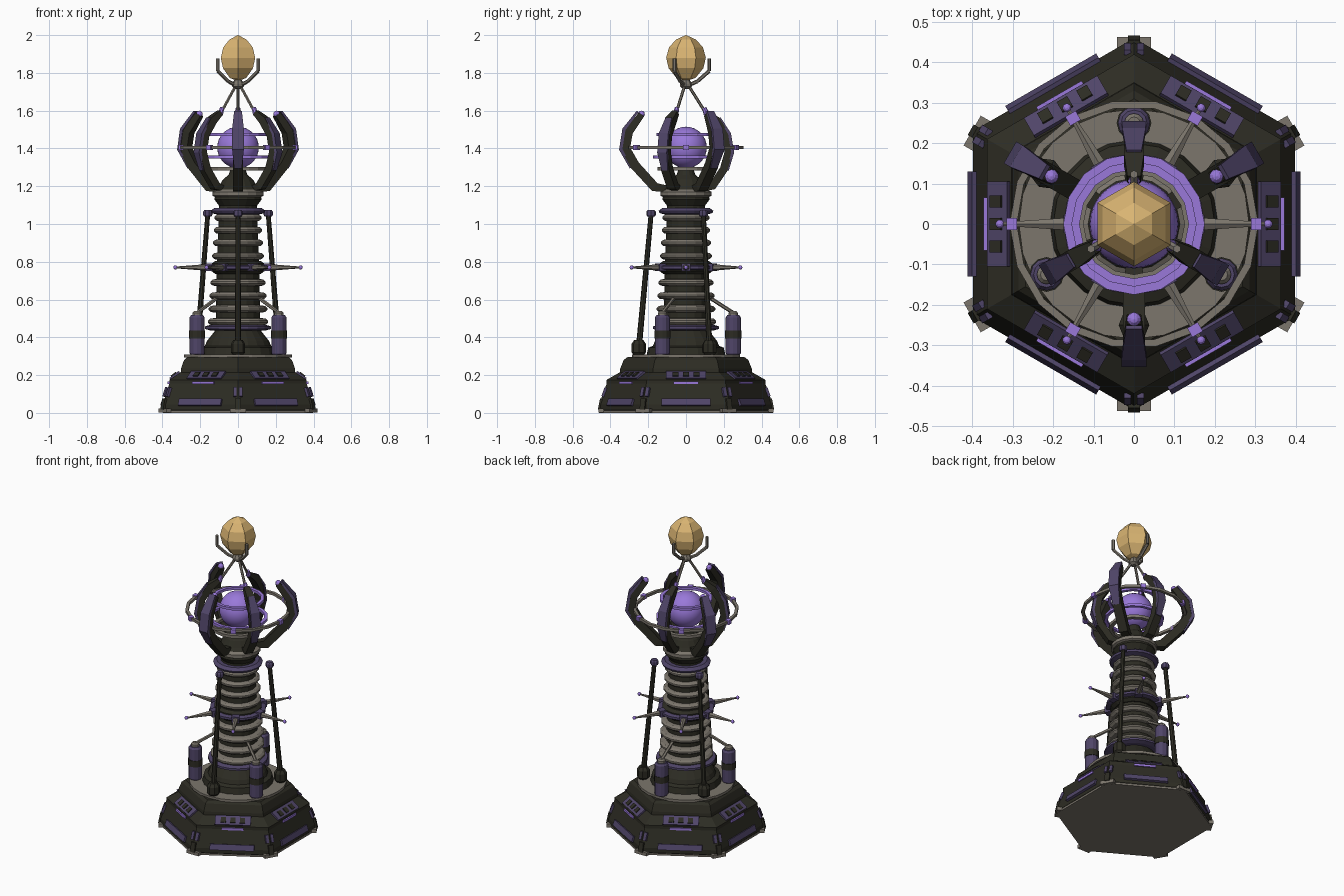
import bpy, bmesh
from math import radians, sin, cos, pi
from mathutils import Vector, Matrix

old = bpy.data.objects.get("Cube")
if old:
    bpy.data.objects.remove(old)


def material(name, rgb):
    m = bpy.data.materials.new(name)
    m.use_nodes = True
    m.diffuse_color = (*rgb, 1)
    m.node_tree.nodes["Principled BSDF"].inputs["Base Color"].default_value = (*rgb, 1)
    return m


DARK = material("dark iron", (0.026, 0.025, 0.017))
GREY = material("warm grey", (0.2, 0.18, 0.15))
PLUM = material("dusky purple", (0.08, 0.06, 0.14))
VIOLET = material("bright violet", (0.32, 0.19, 0.7))
GOLD = material("gold", (0.7, 0.46, 0.17))


def finish(name, bm, *mats, smooth=False):
    bmesh.ops.recalc_face_normals(bm, faces=bm.faces)
    me = bpy.data.meshes.new(name)
    bm.to_mesh(me)
    bm.free()
    for m in mats:
        me.materials.append(m)
    for p in me.polygons:
        p.use_smooth = smooth
    ob = bpy.data.objects.new(name, me)
    bpy.context.collection.objects.link(ob)
    return ob


def polar(deg, r, z):
    a = radians(deg)
    return Vector((r * cos(a), r * sin(a), z))


def lathe(name, profile, segs, mat, turn=0, center=(0, 0, 0), closed=False):
    """Revolve (radius, height) points; open ends are capped."""
    bm = bmesh.new()
    c = Vector(center)
    rings = [[bm.verts.new(c + polar(turn + 360 * i / segs, max(r, 0.0005), z))
              for i in range(segs)] for r, z in profile]
    pairs = list(zip(rings, rings[1:]))
    if closed:
        pairs.append((rings[-1], rings[0]))
    for a, b in pairs:
        for i in range(segs):
            j = (i + 1) % segs
            bm.faces.new((a[i], a[j], b[j], b[i]))
    if not closed:
        bm.faces.new(rings[0])
        bm.faces.new(rings[-1])
    return finish(name, bm, mat)


def hoop(name, r, z, w, h, mat, segs=16):
    prof = [(r - w, z - h), (r, z - h), (r, z + h), (r - w, z + h)]
    return lathe(name, prof, segs, mat, closed=True)


def rod(name, p, q, r1, r2, mat, segs=8):
    d = q - p
    bm = bmesh.new()
    bmesh.ops.create_cone(bm, cap_ends=True, segments=segs, radius1=r1, radius2=r2, depth=d.length)
    bm.transform(Matrix.Translation((p + q) / 2) @ d.to_track_quat('Z', 'Y').to_matrix().to_4x4())
    return finish(name, bm, mat)


def ball(name, loc, r, mat, u=10, v=6, smooth=False):
    bm = bmesh.new()
    bmesh.ops.create_uvsphere(bm, u_segments=u, v_segments=v, radius=r)
    bm.transform(Matrix.Translation(loc))
    return finish(name, bm, mat, smooth=smooth)


def box(name, deg, r, z, size, mat, tilt=0, side=0):
    """Box with x outward, y sideways, leaning by tilt."""
    bm = bmesh.new()
    bmesh.ops.create_cube(bm, size=1)
    bm.transform(Matrix.Rotation(radians(deg), 4, 'Z') @ Matrix.Translation((r, side, z))
                 @ Matrix.Rotation(tilt, 4, 'Y') @ Matrix.Diagonal((*size, 1)))
    return finish(name, bm, mat)


def claw(name, deg, path, thick, width, mat, shift=0):
    """Sweep a flat bar along a (radius, height) path, tapering to its ends."""
    bm = bmesh.new()
    pts = [Vector(p) for p in path]
    rows = []
    for i, p in enumerate(pts):
        t = (pts[min(i + 1, len(pts) - 1)] - pts[max(i - 1, 0)]).normalized()
        n = Vector((t.y, -t.x))
        k = 0.65 if i in (0, len(pts) - 1) else 1
        rows.append([bm.verts.new((q.x, s * width * k, q.y)) for q, s in
                     [(p + n * (shift + o * thick * k), s) for o, s in
                      ((-.5, -1), (.5, -1), (.5, 1), (-.5, 1))]])
    for a, b in zip(rows, rows[1:]):
        for i in range(4):
            bm.faces.new((a[i], a[(i + 1) % 4], b[(i + 1) % 4], b[i]))
    bm.faces.new(rows[0])
    bm.faces.new(rows[-1])
    bm.transform(Matrix.Rotation(radians(deg), 4, 'Z'))
    return finish(name, bm, mat)


# Hexagonal plinth
lathe("foot_plate", [(.46, 0), (.46, .012)], 6, GREY, 30)
lathe("plinth", [(.45, .004), (.46, .015), (.46, .045), (.42, .155), (.42, .175), (.35, .215),
                 (.348, .235), (.33, .28), (.31, .295)], 6, DARK, 30)
hoop("plinth_collar", .285, .3, .11, .008, GREY, 24)
for k in range(6):
    a = 60 * k
    box("lower_panel", a, .398, .055, (.018, .26, .036), PLUM, -.33)
    box("glow_strip", a, .366, .16, (.012, .13, .014), VIOLET)
    box("vent_panel", a, .334, .197, (.016, .21, .062), PLUM, -.93)
    for s in (-.056, 0, .056):
        box("vent_slot", a, .34, .202, (.012, .03, .034), DARK, -.93, s)
    c = a + 30
    box("corner_foot", c, .445, .012, (.035, .085, .022), GREY)
    for s in (-1, 1):
        box("corner_bracket", c, .433, .11, (.014, .018, .05), PLUM, -.35, s * .016)
    box("corner_fin", c, .45, .045, (.022, .03, .06), DARK, -.2)

# Column with stacked rings
lathe("column_skirt", [(.21, .3), (.2, .345), (.175, .355), (.165, .38), (.125, .43), (.12, .45)], 20, DARK)
lathe("skirt_disc", [(.15, .437), (.175, .445), (.175, .458), (.15, .465)], 20, PLUM)
lathe("column_core", [(.118, .44), (.113, .77), (.1, 1.1)], 16, DARK)
for z in (.483, .55, .62, .69, .83, .9, .967, 1.033):
    r = .16 - (z - .48) * .065
    lathe("column_ring", [(r - .04, z - .02), (r - .012, z - .016), (r, z - .005), (r, z + .005),
                          (r - .012, z + .016), (r - .04, z + .02)], 16, GREY)
lathe("hub_core", [(.12, .735), (.14, .75), (.14, .79), (.12, .805)], 16, DARK)
lathe("hub_band", [(.14, .757), (.165, .763), (.165, .777), (.14, .783)], 16, PLUM)

# Radial spikes on the hub
for k in range(6):
    a = 60 * k
    box("spike_socket", a, .155, .77, (.04, .045, .04), PLUM)
    rod("spike", polar(a, .15, .77), polar(a, .325, .77), .019, .005, GREY, 6)
    ball("spike_tip", polar(a, .332, .77), .011, VIOLET)

# Neck and cradle
lathe("neck_disc", [(.11, 1.05), (.14, 1.058), (.145, 1.07), (.125, 1.085)], 20, PLUM)
lathe("neck_bowl", [(.09, 1.07), (.095, 1.09), (.125, 1.13), (.12, 1.155)], 16, DARK)
lathe("neck_ring", [(.115, 1.14), (.135, 1.15), (.135, 1.17), (.115, 1.182)], 16, GREY)
lathe("cradle_dome", [(.12, 1.175), (.1, 1.2), (.08, 1.235), (.05, 1.26), (.035, 1.3)], 16, DARK)

# Energy orb and its hoops
ball("orb", Vector((0, 0, 1.405)), .11, VIOLET, 32, 16, True)
hoop("upper_hoop", .155, 1.475, .02, .008, VIOLET)
hoop("lower_hoop", .175, 1.355, .02, .008, VIOLET)
hoop("base_hoop", .15, 1.293, .025, .009, GREY)
hoop("orbit_hoop", .308, 1.405, .018, .008, GREY, 18)
for k in range(6):
    box("orbit_node", 60 * k, .302, 1.405, (.026, .03, .026), VIOLET)

# Three large claws with the leaning struts below them
big = [(.09, 1.185), (.165, 1.195), (.27, 1.31), (.32, 1.4), (.305, 1.49), (.235, 1.58)]
small = [(.085, 1.185), (.14, 1.2), (.2, 1.29), (.225, 1.38), (.21, 1.47), (.16, 1.55), (.11, 1.59)]
for a in (30, 150, 270):
    claw("large_claw", a, big, .05, .027, DARK)
    claw("large_claw_plate", a, big[2:], .018, .031, PLUM, .026)
    ball("large_claw_tip", polar(a, .236, 1.582), .018, VIOLET)
    rod("strut", polar(a, .25, .34), polar(a, .185, 1.05), .016, .013, DARK)
    foot = polar(a, .25, 0)
    lathe("strut_foot", [(.025, .305), (.038, .32), (.038, .365), (.025, .385)], 8, DARK, a, foot)
    lathe("strut_cap", [(.02, 1.04), (.025, 1.048), (.025, 1.065), (.018, 1.075)], 8, PLUM, a,
          polar(a, .185, 0))

# Three small claws, finial supports and the canisters below them
for a in (90, 210, 330):
    claw("small_claw", a, small, .042, .025, DARK)
    claw("small_claw_plate", a, small[2:6], .016, .029, PLUM, .022)
    rod("small_claw_tip", polar(a, .11, 1.58), polar(a, .096, 1.615), .016, .012, VIOLET)
    rod("finial_support", polar(a, .1, 1.595), polar(a, .012, 1.735), .008, .008, GREY, 6)
    bends = [polar(a, .015, 1.735), polar(a, .06, 1.755), polar(a, .123, 1.81), polar(a, .123, 1.875)]
    for p, q in zip(bends, bends[1:]):
        rod("finial_prong", p, q, .01, .01, GREY, 6)
    c = polar(a, .25, 0)
    lathe("canister", [(.033, .305), (.04, .315), (.04, .505), (.032, .517)], 12, PLUM, a, c)
    lathe("canister_band", [(.043, .395), (.043, .435)], 12, DARK, a, c)
    lathe("canister_cap", [(.024, .512), (.024, .53), (.015, .54)], 12, GREY, a, c)
    rod("canister_pipe", polar(a, .25, .53), polar(a, .125, .61), .01, .01, GREY, 6)

# Finial
lathe("finial_mount", [(.015, 1.715), (.032, 1.728), (.032, 1.742), (.015, 1.77)], 8, GREY)
lathe("finial_gem", [(0, 1.757), (.05, 1.773), (.092, 1.825), (.105, 1.88), (.09, 1.935),
                     (.052, 1.977), (0, 2)], 6, GOLD, 30)
